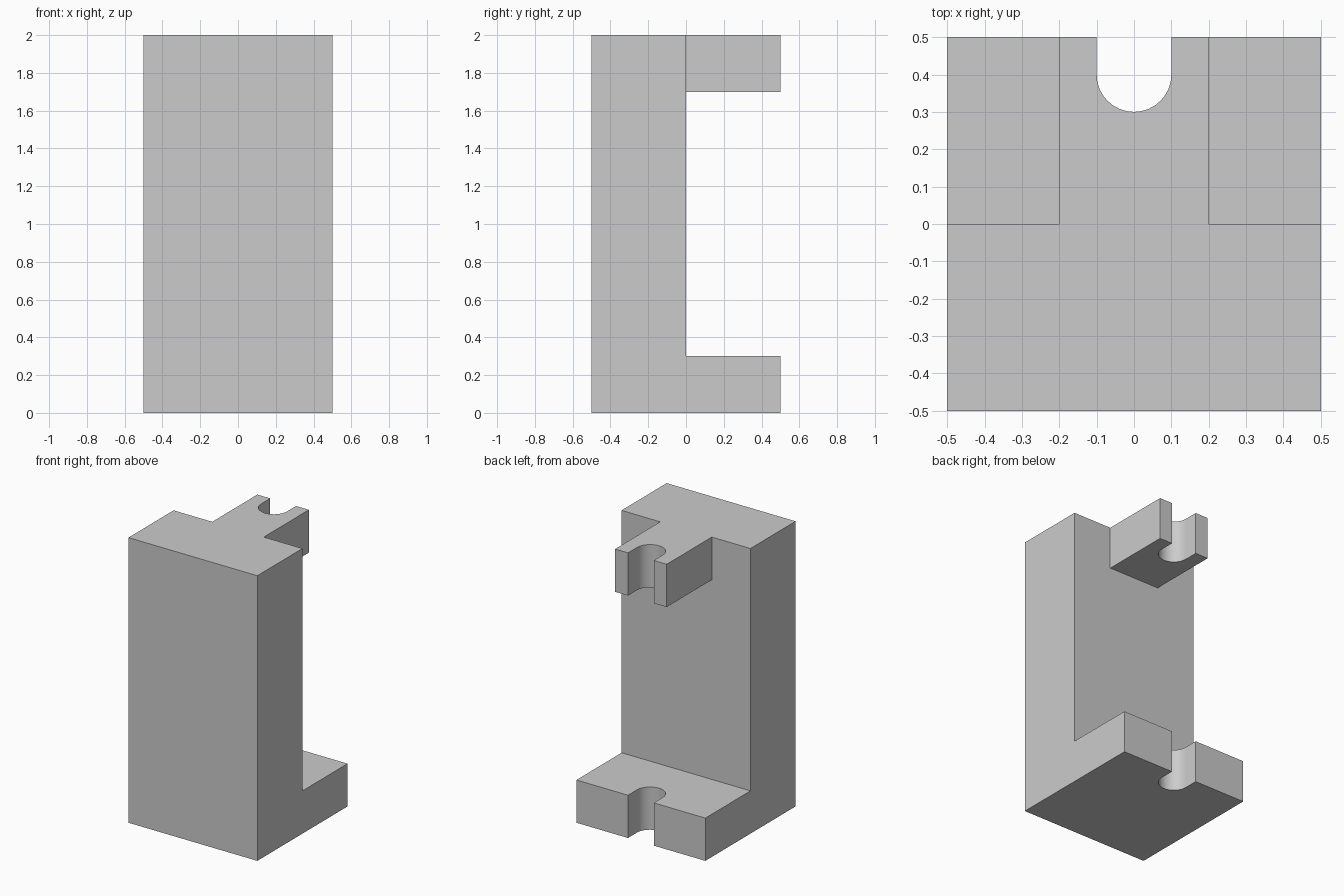
import bpy
import bmesh
import math
from mathutils import Vector

cube = bpy.data.objects.get("Cube")
if cube:
    bpy.data.objects.remove(cube, do_unlink=True)

grey = bpy.data.materials.new("light grey")
grey.use_nodes = True
colour = (0.6, 0.6, 0.6, 1)
grey.diffuse_color = colour
grey.node_tree.nodes["Principled BSDF"].inputs["Base Color"].default_value = colour


def prism(name, outline, direction):
    """Extrude a closed outline of 3D points along a direction."""
    bm = bmesh.new()
    face = bm.faces.new([bm.verts.new(p) for p in outline])
    grown = bmesh.ops.extrude_face_region(bm, geom=[face], use_keep_orig=True)
    verts = [g for g in grown["geom"] if isinstance(g, bmesh.types.BMVert)]
    bmesh.ops.translate(bm, vec=Vector(direction), verts=verts)
    bmesh.ops.recalc_face_normals(bm, faces=bm.faces)
    mesh = bpy.data.meshes.new(name)
    bm.to_mesh(mesh)
    bm.free()
    mesh.materials.append(grey)
    obj = bpy.data.objects.new(name, mesh)
    bpy.context.collection.objects.link(obj)
    return obj


def cut(target, cutter):
    """Subtract the cutter from the target, then discard it."""
    cutter.hide_render = True
    mod = target.modifiers.new("cut", 'BOOLEAN')
    mod.operation = 'DIFFERENCE'
    mod.solver = 'EXACT'
    mod.object = cutter
    bpy.context.view_layer.objects.active = target
    bpy.ops.object.modifier_apply(modifier=mod.name)
    bpy.data.objects.remove(cutter, do_unlink=True)


# C-shaped bracket: upright block with a foot and an upper arm at the back
side = [(-0.5, 0), (0.5, 0), (0.5, 0.3), (0, 0.3),
        (0, 1.7), (0.5, 1.7), (0.5, 2), (-0.5, 2)]
bracket = prism("bracket", [(-0.5, y, z) for y, z in side], (1, 0, 0))

# Narrow the upper arm from both sides
for s in (-1, 1):
    corner = [(s * 0.2, 0), (s * 0.6, 0), (s * 0.6, 0.6), (s * 0.2, 0.6)]
    cut(bracket, prism("arm_cutter", [(x, y, 1) for x, y in corner], (0, 0, 1.2)))

# Round-ended slot through both the arm and the foot
STEPS = 16
arc = [math.pi * (1 + i / STEPS) for i in range(STEPS + 1)]
slot = [(0.1 * math.cos(a), 0.4 + 0.1 * math.sin(a)) for a in arc]
slot += [(0.1, 0.6), (-0.1, 0.6)]
cut(bracket, prism("slot_cutter", [(x, y, -0.1) for x, y in slot], (0, 0, 2.2)))

# Smooth slot curve, sharp corners
bpy.ops.object.select_all(action='DESELECT')
bracket.select_set(True)
bpy.context.view_layer.objects.active = bracket
bpy.ops.object.shade_smooth_by_angle(angle=math.radians(30))
